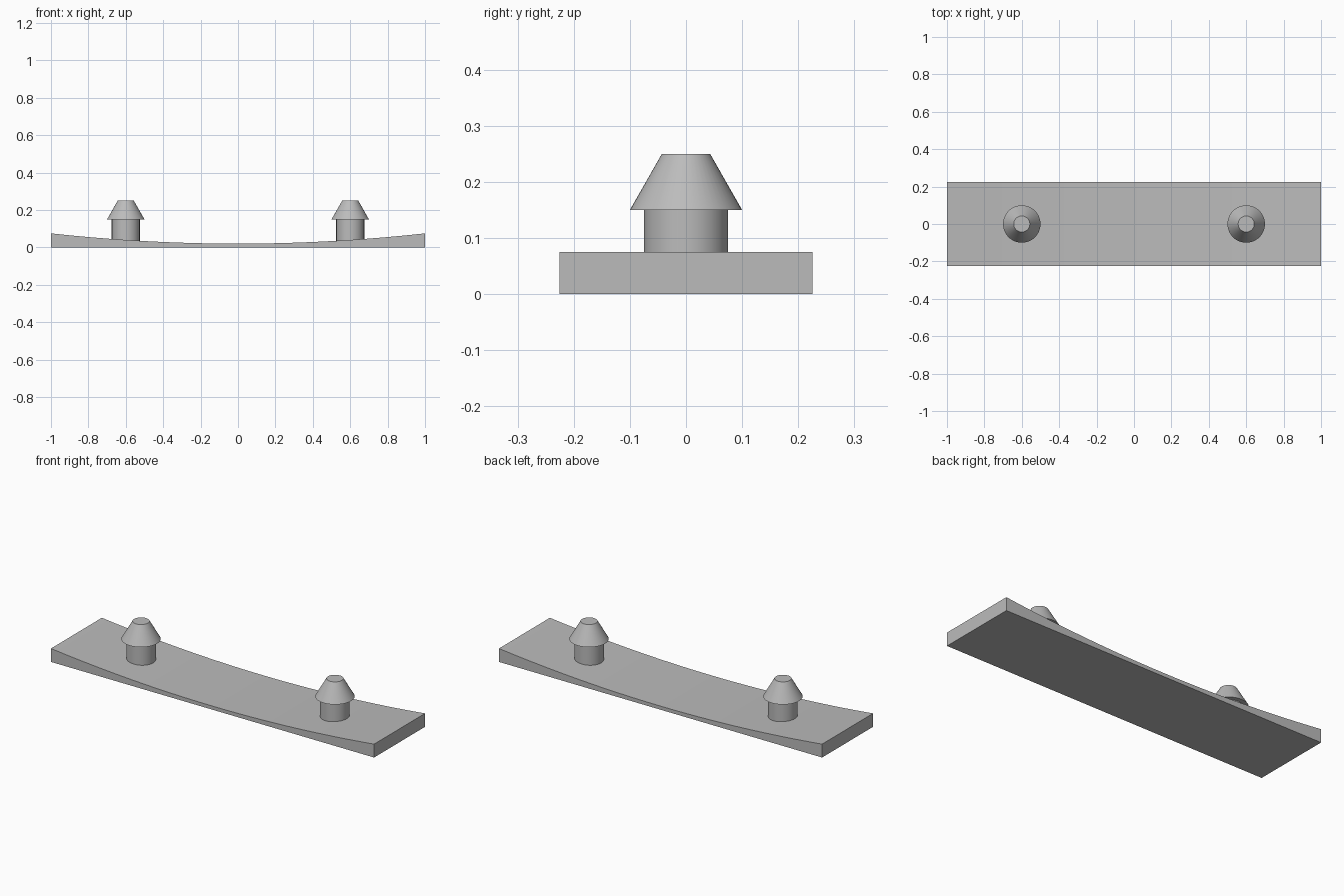
import bpy
import bmesh
import math

if "Cube" in bpy.data.objects:
    bpy.data.objects.remove(bpy.data.objects["Cube"], do_unlink=True)

GREY = (0.5, 0.5, 0.5, 1.0)
grey = bpy.data.materials.new("plain grey")
grey.use_nodes = True
grey.diffuse_color = GREY
grey.node_tree.nodes["Principled BSDF"].inputs["Base Color"].default_value = GREY


def finish(name, bm):
    """Turn a bmesh into a smooth-shaded object with crisp edges."""
    bmesh.ops.recalc_face_normals(bm, faces=bm.faces)
    mesh = bpy.data.meshes.new(name)
    bm.to_mesh(mesh)
    bm.free()
    mesh.materials.append(grey)
    obj = bpy.data.objects.new(name, mesh)
    bpy.context.collection.objects.link(obj)
    bpy.ops.object.select_all(action="DESELECT")
    obj.select_set(True)
    bpy.context.view_layer.objects.active = obj
    bpy.ops.object.shade_smooth_by_angle(angle=math.radians(30))
    return obj


def top_height(x):
    return 0.02 + 0.055 * x * x


# Base plate: flat underside, shallow concave top, extruded along y
HALF_WIDTH, STEPS = 0.225, 32
xs = [-1 + 2 * i / STEPS for i in range(STEPS + 1)]
outline = [(-1, 0), (1, 0)] + [(x, top_height(x)) for x in reversed(xs)]
bm = bmesh.new()
side = bm.faces.new([bm.verts.new((x, -HALF_WIDTH, z)) for x, z in outline])
extruded = bmesh.ops.extrude_face_region(bm, geom=[side], use_keep_orig=True)
moved = [g for g in extruded["geom"] if isinstance(g, bmesh.types.BMVert)]
bmesh.ops.translate(bm, verts=moved, vec=(0, 2 * HALF_WIDTH, 0))
finish("base_plate", bm)

# Snap pegs: round stem sunk into the plate, with an overhanging tapered head
PEG_PROFILE = [(0.075, 0.01), (0.075, 0.15), (0.1, 0.15), (0.043, 0.25)]
SIDES = 48


def add_peg(name, x):
    bm = bmesh.new()
    rings = []
    for radius, z in PEG_PROFILE:
        angles = [2 * math.pi * i / SIDES for i in range(SIDES)]
        rings.append([bm.verts.new((radius * math.cos(a), radius * math.sin(a), z))
                      for a in angles])
    for low, high in zip(rings, rings[1:]):
        for i in range(SIDES):
            j = (i + 1) % SIDES
            bm.faces.new((low[i], low[j], high[j], high[i]))
    bm.faces.new(rings[0])
    bm.faces.new(rings[-1])
    finish(name, bm).location.x = x


for name, x in (("left_peg", 0.6), ("right_peg", -0.6)):
    add_peg(name, x)
